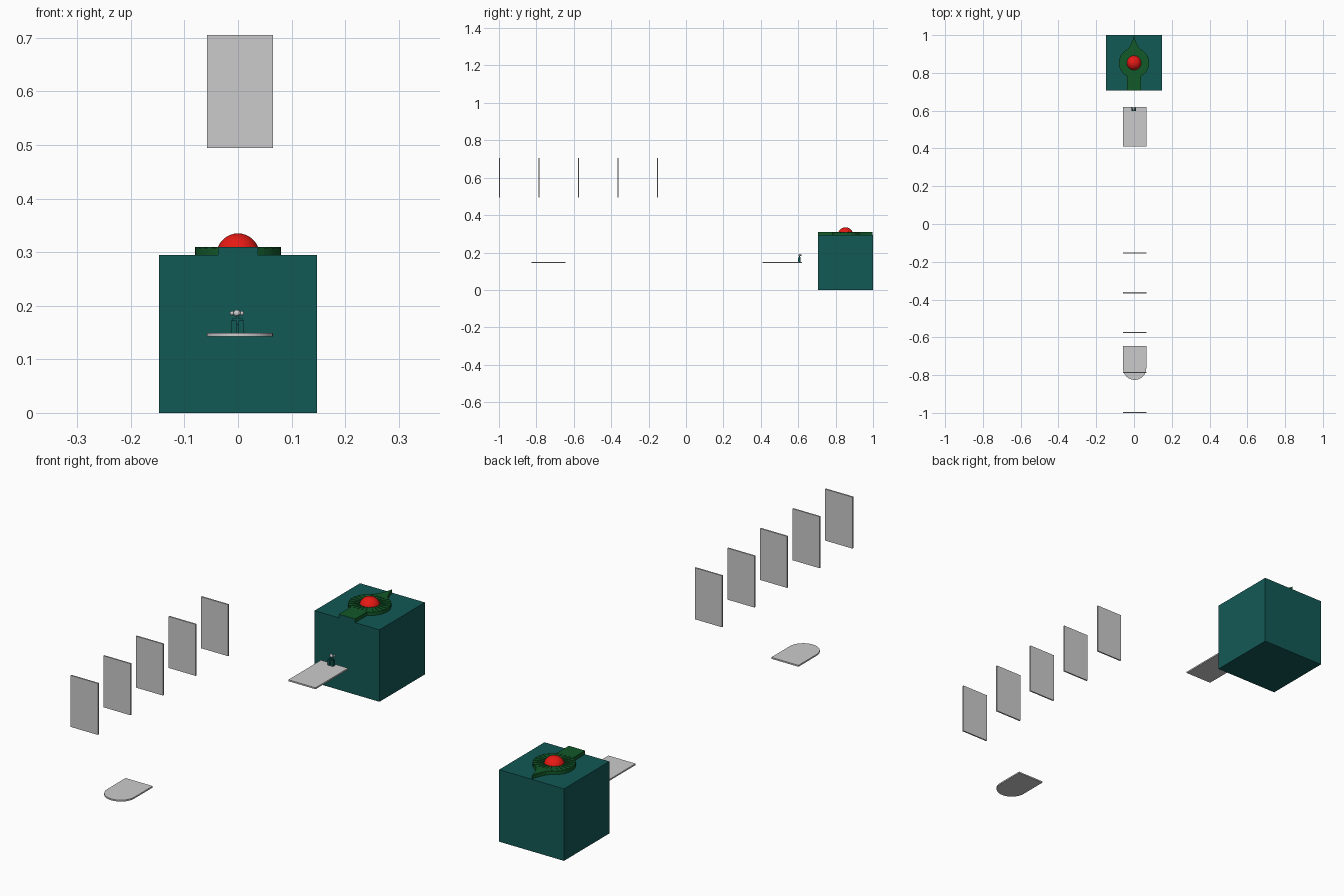
import bpy, bmesh, math
from mathutils import Vector

if "Cube" in bpy.data.objects:
    bpy.data.objects.remove(bpy.data.objects["Cube"])


def material(name, rgb):
    m = bpy.data.materials.new(name)
    m.diffuse_color = (*rgb, 1)
    m.use_nodes = True
    m.node_tree.nodes["Principled BSDF"].inputs["Base Color"].default_value = m.diffuse_color
    return m


TEAL = material("teal", (0.006, 0.10, 0.09))
GREEN = material("green", (0.006, 0.10, 0.022))
RED = material("red", (0.8, 0.01, 0.007))


def finish(bm, name, mat=None):
    bmesh.ops.recalc_face_normals(bm, faces=bm.faces)
    me = bpy.data.meshes.new(name)
    bm.to_mesh(me)
    bm.free()
    ob = bpy.data.objects.new(name, me)
    bpy.context.collection.objects.link(ob)
    if mat:
        me.materials.append(mat)
    return ob


def box(name, lo, hi, mat=None):
    lo, hi = Vector(lo), Vector(hi)
    bm = bmesh.new()
    bmesh.ops.create_cube(bm, size=1)
    for v in bm.verts:
        v.co = (lo + hi) / 2 + v.co * (hi - lo)
    return finish(bm, name, mat)


def add_prism(bm, pts, z0, z1):
    low = [bm.verts.new((x, y, z0)) for x, y in pts]
    top = [bm.verts.new((x, y, z1)) for x, y in pts]
    bm.faces.new(low[::-1])
    bm.faces.new(top)
    n = len(pts)
    for i in range(n):
        j = (i + 1) % n
        bm.faces.new((low[i], low[j], top[j], top[i]))


def prism(name, pts, z0, z1, mat=None):
    bm = bmesh.new()
    add_prism(bm, pts, z0, z1)
    return finish(bm, name, mat)


def ball(name, centre, r, mat=None, half=False):
    bm = bmesh.new()
    bmesh.ops.create_uvsphere(bm, u_segments=32, v_segments=16, radius=r)
    if half:
        bmesh.ops.delete(bm, geom=[v for v in bm.verts if v.co.z < -1e-5], context='VERTS')
    bmesh.ops.translate(bm, verts=bm.verts, vec=centre)
    for f in bm.faces:
        f.smooth = True
    return finish(bm, name, mat)


X0, X1, T = -0.058, 0.065, 0.006

# Row of five hanging panels
for i in range(5):
    y = -1 + 0.211 * i
    box(f"hanging_panel_{i + 1}", (X0, y, 0.494), (X1, y + T, 0.705))

# Rectangular platform and round-fronted platform
box("rear_platform", (X0, 0.409, 0.143), (X1, 0.62, 0.149))
r, cx, cy = (X1 - X0) / 2, (X0 + X1) / 2, -0.764
arc = [(cx - r * math.cos(a), cy - r * math.sin(a))
       for a in (math.pi * k / 24 for k in range(25))]
prism("rounded_platform", arc + [(X1, -0.645), (X0, -0.645)], 0.143, 0.149)

# Large cube
CY, TOP, CREST = 0.853, 0.295, 0.31
box("large_cube", (-0.147, 0.706, 0), (0.147, 1.0, TOP), TEAL)

# Ribbed ring on the cube: wedges of alternating height
bm = bmesh.new()
N = 48
for i in range(N):
    a, b = 2 * math.pi * i / N, 2 * math.pi * (i + 1) / N
    pts = [(q * math.cos(t), CY + q * math.sin(t))
           for q, t in ((0.038, a), (0.08, a), (0.08, b), (0.038, b))]
    add_prism(bm, pts, TOP, CREST - 0.002 * (i % 2))
finish(bm, "ribbed_ring", GREEN)

# Band toward the front (its end is teal like the cube) and pointed tail behind
band = box("front_band", (-0.037, 0.706, TOP), (0.037, 0.784, CREST), GREEN)
band.data.materials.append(TEAL)
for p in band.data.polygons:
    if p.normal.y < -0.5:
        p.material_index = 1
side = [(0.04, 0.918), (0.024, 0.936), (0.014, 0.956), (0.006, 0.976)]
prism("tail_point", side + [(0, 0.997)] + [(-x, y) for x, y in side[::-1]], TOP, CREST, GREEN)

# Red dome
ball("red_dome", (0, CY, TOP), 0.04, RED, half=True)

# Small stand on the rear platform: two feet, a body and three beads
for name, x in (("left_foot", -0.013), ("right_foot", 0.001)):
    box("stand_" + name, (x, 0.598, 0.149), (x + 0.010, 0.612, 0.172), TEAL)
box("stand_body", (-0.010, 0.601, 0.165), (0.008, 0.611, 0.176), TEAL)
box("stand_neck", (-0.004, 0.603, 0.176), (0.001, 0.609, 0.186), TEAL)
for name, x, y, rad in (("middle", -0.002, 0.608, 0.0065),
                        ("left", -0.011, 0.614, 0.004),
                        ("right", 0.007, 0.614, 0.004)):
    ball(f"stand_{name}_bead", (x, y, 0.186), rad)
